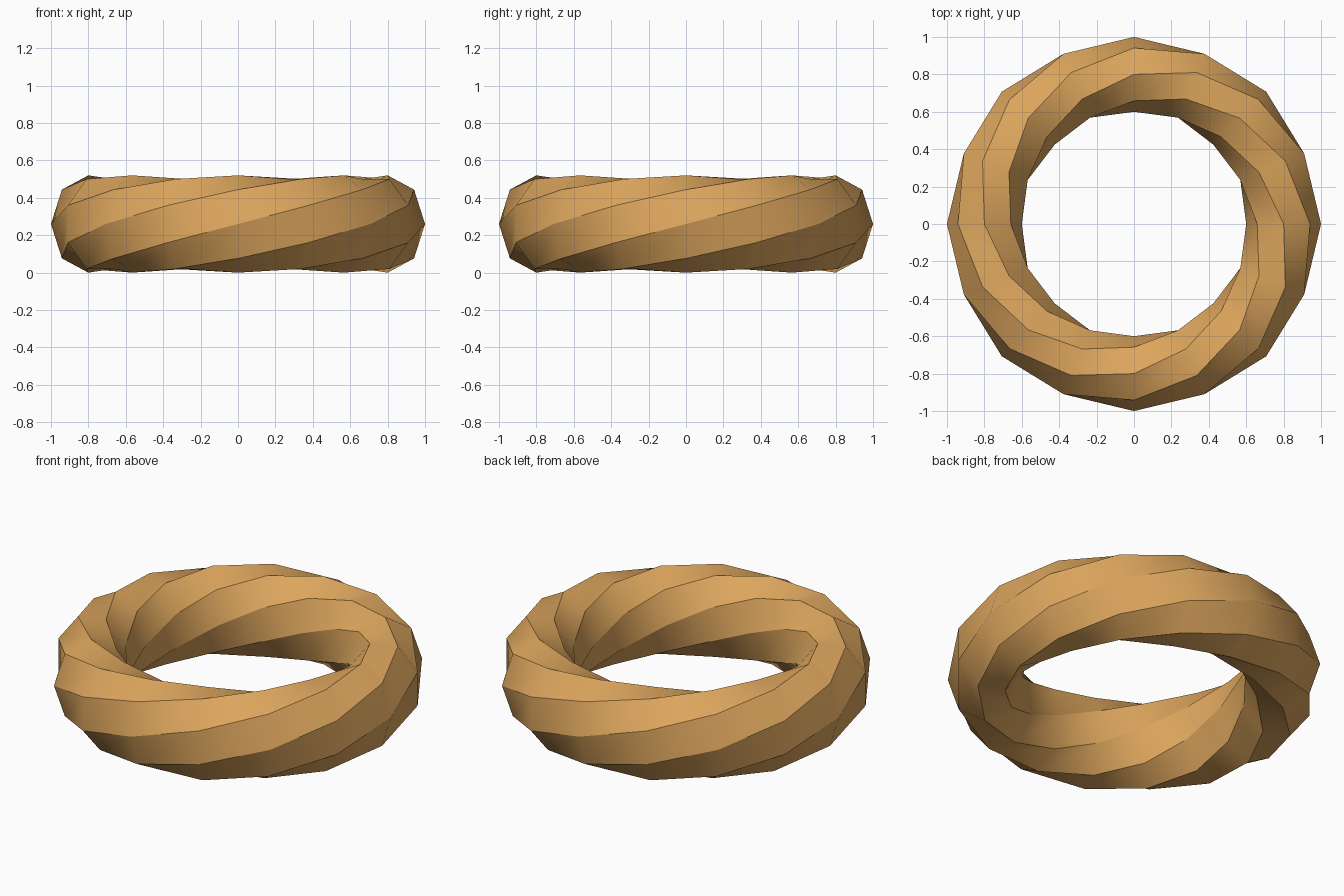
import bpy, bmesh
from math import cos, sin, tau, radians

cube = bpy.data.objects.get("Cube")
if cube:
    bpy.data.objects.remove(cube, do_unlink=True)

SEGMENTS, SIDES = 16, 8           # steps around the ring, sides of the section
RING_R, HALF_W, HALF_H = 0.8, 0.2, 0.26

# Golden material
gold = bpy.data.materials.new("golden_tan")
gold.use_nodes = True
colour = (0.72, 0.38, 0.11, 1)
gold.diffuse_color = colour
gold.node_tree.nodes["Principled BSDF"].inputs["Base Color"].default_value = colour

# Oval eight-sided section swept round the ring, making one full twist
bm = bmesh.new()
loops = []
for i in range(SEGMENTS):
    turn = tau * i / SEGMENTS
    loop = []
    for j in range(SIDES):
        phase = tau * j / SIDES + turn
        r = RING_R + HALF_W * cos(phase)
        loop.append(bm.verts.new((r * cos(turn), r * sin(turn),
                                  HALF_H * (1 + sin(phase)))))
    loops.append(loop)

for i, a in enumerate(loops):
    b = loops[(i + 1) % SEGMENTS]
    for j in range(SIDES):
        k = (j + 1) % SIDES
        bm.faces.new((a[j], b[j], b[k], a[k]))
bmesh.ops.recalc_face_normals(bm, faces=bm.faces)

mesh = bpy.data.meshes.new("twisted_ring")
bm.to_mesh(mesh)
bm.free()
mesh.materials.append(gold)
ring = bpy.data.objects.new("twisted_ring", mesh)
bpy.context.collection.objects.link(ring)

# Smooth along the strands, crisp between them
bpy.ops.object.select_all(action='DESELECT')
ring.select_set(True)
bpy.context.view_layer.objects.active = ring
bpy.ops.object.shade_smooth_by_angle(angle=radians(30))
